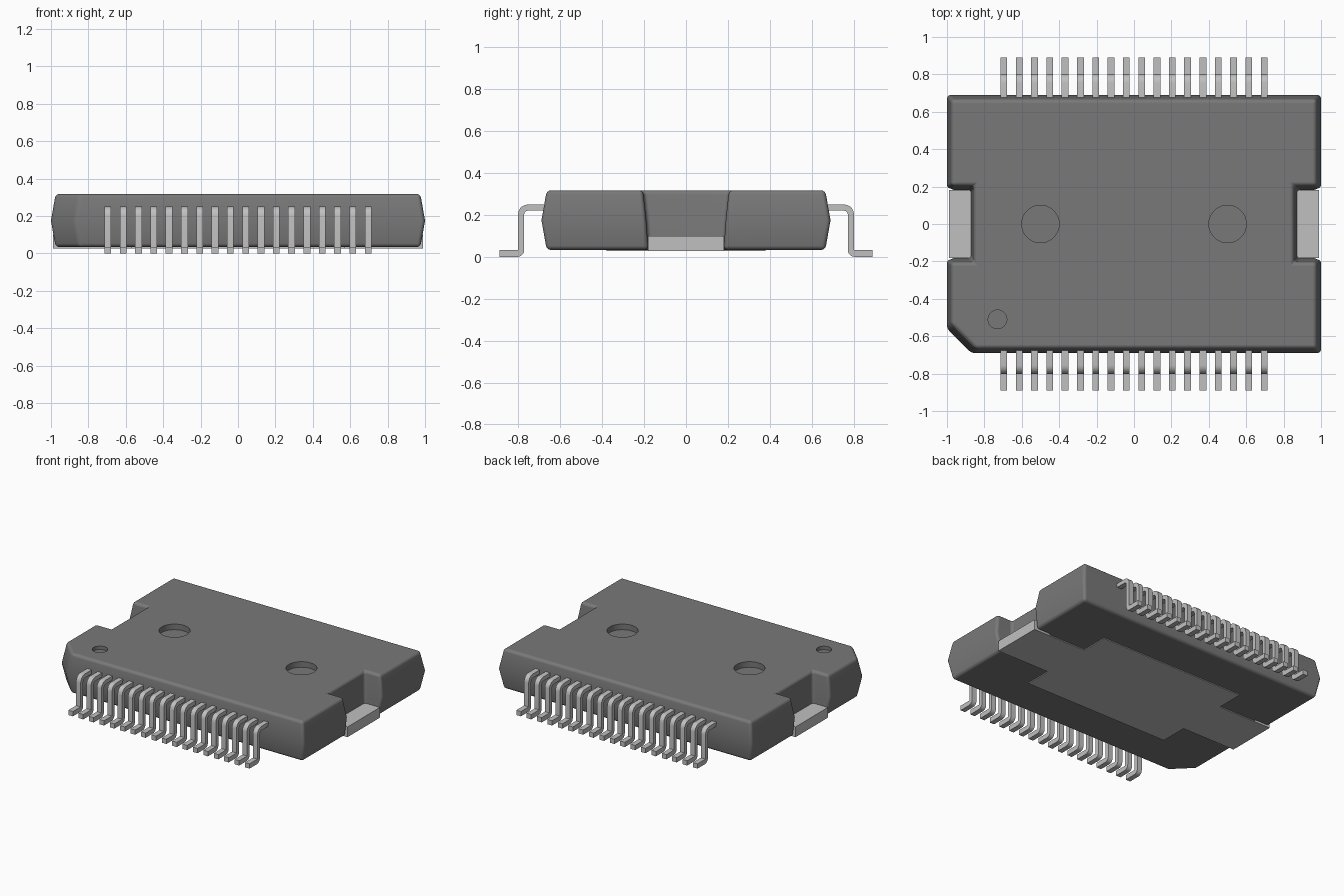
import bpy, bmesh, math
from mathutils import Vector

cube = bpy.data.objects.get("Cube")
if cube:
    bpy.data.objects.remove(cube, do_unlink=True)


def material(name, value, rough):
    m = bpy.data.materials.new(name)
    m.use_nodes = True
    col = (value, value, value, 1)
    m.diffuse_color = col
    bsdf = m.node_tree.nodes["Principled BSDF"]
    bsdf.inputs["Base Color"].default_value = col
    bsdf.inputs["Roughness"].default_value = rough
    return m


PLASTIC = material("dark grey plastic", 0.19, 0.6)
METAL = material("light grey metal", 0.53, 0.5)


def loft(name, rings, mat):
    """Solid from matching rings of points, capped at both ends."""
    bm = bmesh.new()
    loops = [[bm.verts.new(p) for p in ring] for ring in rings]
    for a, b in zip(loops, loops[1:]):
        for i in range(len(a)):
            j = (i + 1) % len(a)
            bm.faces.new((a[i], a[j], b[j], b[i]))
    bm.faces.new(loops[0])
    bm.faces.new(loops[-1])
    bmesh.ops.recalc_face_normals(bm, faces=bm.faces)
    me = bpy.data.meshes.new(name)
    bm.to_mesh(me)
    bm.free()
    me.materials.append(mat)
    ob = bpy.data.objects.new(name, me)
    bpy.context.collection.objects.link(ob)
    return ob


def activate(ob):
    bpy.ops.object.select_all(action='DESELECT')
    ob.select_set(True)
    bpy.context.view_layer.objects.active = ob


# Moulded body: drafted sides, a notch in each end, one chamfered corner
def body_ring(z, inset, floor, notch):
    w, d, c = 1 - inset, 0.69 - inset, 0.13
    pts = [(-w + c, -d), (w, -d), (w, -notch), (floor, -notch),
           (floor, notch), (w, notch), (w, d), (-w, d), (-w, notch),
           (-floor, notch), (-floor, -notch), (-w, -notch), (-w, -d + c)]
    return [(x, y, z) for x, y in pts]


body = loft("body", [body_ring(0.033, 0.025, 0.875, 0.18),
                     body_ring(0.175, 0, 0.865, 0.19),
                     body_ring(0.318, 0.025, 0.855, 0.205)], PLASTIC)
bevel = body.modifiers.new("rounded edges", 'BEVEL')
bevel.width = 0.02
bevel.segments = 3
bevel.limit_method = 'ANGLE'
bevel.angle_limit = math.radians(35)
activate(body)
bpy.ops.object.modifier_apply(modifier=bevel.name)

# Blind round recesses in the top: two ejector marks and a corner dot
for x, y, r, depth in [(-0.5, 0, 0.1, 0.04), (0.5, 0, 0.1, 0.04),
                       (-0.73, -0.51, 0.05, 0.025)]:
    bpy.ops.mesh.primitive_cylinder_add(
        vertices=48, radius=r, depth=0.2, location=(x, y, 0.418 - depth))
    cutter = bpy.context.object
    cutter.name = "recess_cutter"
    cutter.hide_render = True
    cutter.data.materials.append(PLASTIC)
    cut = body.modifiers.new("recess", 'BOOLEAN')
    cut.operation = 'DIFFERENCE'
    cut.solver = 'EXACT'
    cut.object = cutter
    activate(body)
    bpy.ops.object.modifier_apply(modifier=cut.name)
    bpy.data.objects.remove(cutter, do_unlink=True)

activate(body)
bpy.ops.object.shade_smooth_by_angle(angle=math.radians(35))
body.modifiers.new("even shading", 'WEIGHTED_NORMAL').keep_sharp = True

# Cross-shaped heat slug, exposed underneath and in the end notches
quarter = [(0.99, 0.182), (0.57, 0.182), (0.57, 0.38)]
slug_pts = (quarter + [(-x, y) for x, y in reversed(quarter)]
            + [(-x, -y) for x, y in quarter]
            + [(x, -y) for x, y in reversed(quarter)])
loft("heat_slug", [[(x, y, z) for x, y in slug_pts] for z in (0.027, 0.1)], METAL)


# Gull-wing leads: a side profile extruded across the lead width
def arc(cy, cz, r, start, end, n=5):
    return [(cy + r * math.cos(math.radians(start + (end - start) * i / n)),
             cz + r * math.sin(math.radians(start + (end - start) * i / n)))
            for i in range(n + 1)]


profile = ([(0.64, 0.25)] + arc(0.755, 0.203, 0.047, 90, 0)
           + [(0.802, 0.034), (0.89, 0.034), (0.89, 0.0)]
           + arc(0.805, 0.032, 0.032, 270, 180)
           + arc(0.753, 0.201, 0.02, 0, 90) + [(0.64, 0.221)])
COUNT, SPAN, HALF = 18, 1.392, 0.018
for side, label in ((-1, "front"), (1, "back")):
    for i in range(COUNT):
        x = SPAN * (i / (COUNT - 1) - 0.5)
        lead = loft(f"{label}_lead_{i + 1}",
                    [[(x + s, side * y, z) for y, z in profile]
                     for s in (-HALF, HALF)], METAL)
        activate(lead)
        bpy.ops.object.shade_smooth_by_angle(angle=math.radians(30))
